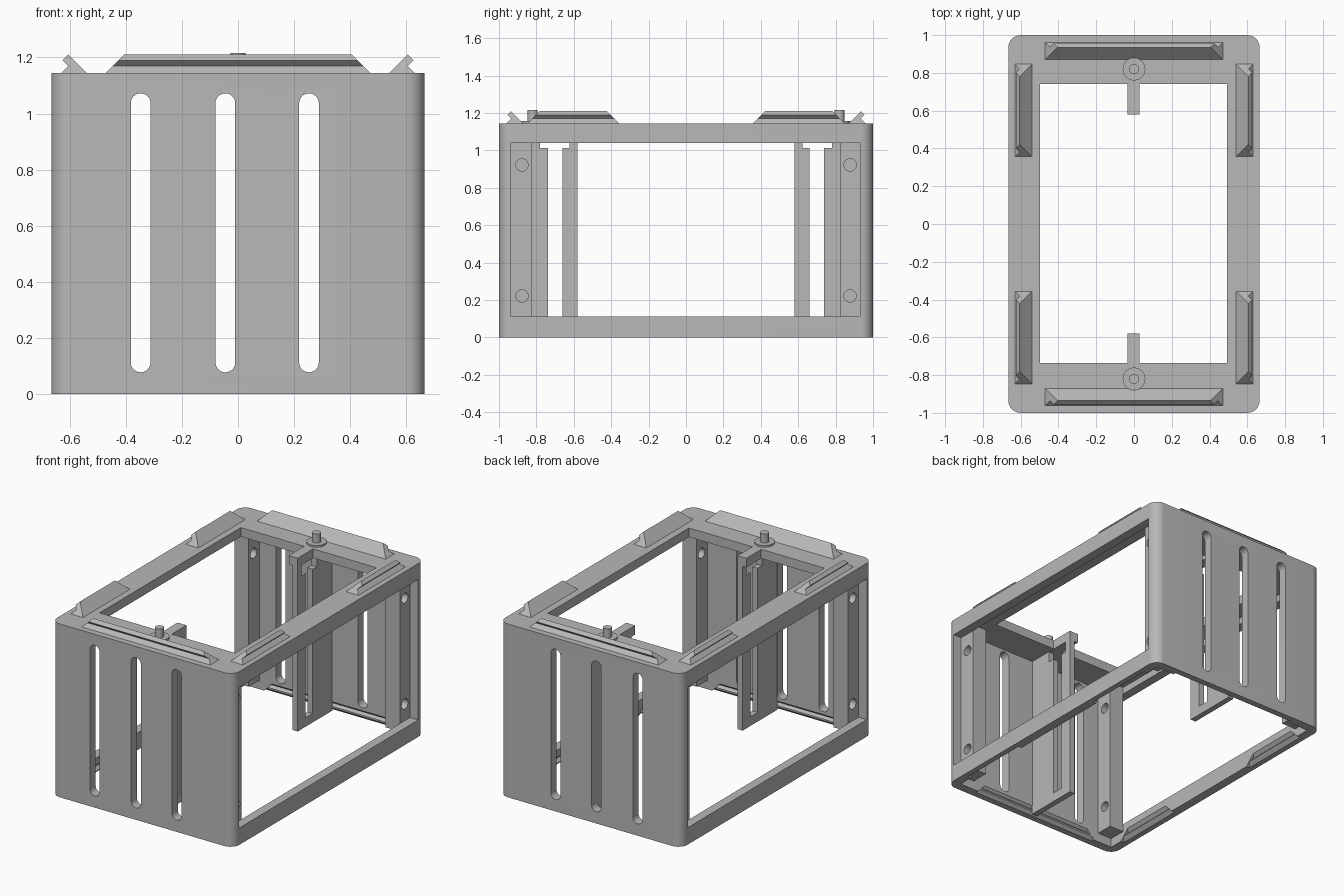
import bpy, bmesh, math
from mathutils import Matrix, Vector

if "Cube" in bpy.data.objects:
    bpy.data.objects.remove(bpy.data.objects["Cube"])

W, D, H = 0.665, 1.0, 1.145        # half width, half depth, height of the frame

grey = bpy.data.materials.new("light grey")
grey.diffuse_color = (0.48, 0.48, 0.48, 1)
grey.use_nodes = True
grey.node_tree.nodes["Principled BSDF"].inputs["Base Color"].default_value = grey.diffuse_color


def finish(name, bm):
    bmesh.ops.recalc_face_normals(bm, faces=bm.faces)
    me = bpy.data.meshes.new(name)
    bm.to_mesh(me)
    bm.free()
    me.materials.append(grey)
    ob = bpy.data.objects.new(name, me)
    bpy.context.collection.objects.link(ob)
    return ob


def box(name, x0, x1, y0, y1, z0, z1):
    bm = bmesh.new()
    m = Matrix.Translation(((x0 + x1) / 2, (y0 + y1) / 2, (z0 + z1) / 2))
    m = m @ Matrix.Diagonal((x1 - x0, y1 - y0, z1 - z0, 1))
    bmesh.ops.create_cube(bm, size=1, matrix=m)
    return finish(name, bm)


def prism(name, pts, vec):
    bm = bmesh.new()
    f = bm.faces.new([bm.verts.new(p) for p in pts])
    ext = bmesh.ops.extrude_face_region(bm, geom=[f])["geom"]
    bmesh.ops.translate(bm, vec=vec, verts=[v for v in ext if isinstance(v, bmesh.types.BMVert)])
    return finish(name, bm)


def rounded(cx, cy, hx, hy, r, n=8):
    """Outline of a rounded rectangle"""
    out = []
    for k, (sx, sy) in enumerate([(1, 1), (-1, 1), (-1, -1), (1, -1)]):
        for i in range(n + 1):
            a = math.pi / 2 * (k + i / n)
            out.append((cx + sx * (hx - r) + r * math.cos(a),
                        cy + sy * (hy - r) + r * math.sin(a)))
    return out


def cylinder(name, loc, r, depth, axis="z"):
    bm = bmesh.new()
    m = Matrix.Translation(loc)
    if axis == "x":
        m = m @ Matrix.Rotation(math.pi / 2, 4, "Y")
    bmesh.ops.create_cone(bm, cap_ends=True, segments=32, radius1=r, radius2=r, depth=depth, matrix=m)
    return finish(name, bm)


def hook(name, outer, half, z, turn, shift):
    """Undercut rail leaning outward with 45 degree ends; it runs along x"""
    prof = [(0.09, 0), (0.025, 0.065), (0.005, 0.045), (0.025, 0.025), (0, 0)]
    bm = bmesh.new()
    ends = [[bm.verts.new((s * (half - h) + shift, -outer + y, z + h)) for y, h in prof] for s in (-1, 1)]
    for e in ends:
        bm.faces.new(e)
    for i in range(5):
        j = (i + 1) % 5
        bm.faces.new((ends[0][i], ends[0][j], ends[1][j], ends[1][i]))
    bmesh.ops.transform(bm, matrix=Matrix.Rotation(turn, 4, "Z"), verts=bm.verts)
    return finish(name, bm)


def cut(ob, cutters):
    for c in cutters:
        m = ob.modifiers.new("cut", "BOOLEAN")
        m.operation, m.solver, m.object = "DIFFERENCE", "EXACT", c
        bpy.context.view_layer.objects.active = ob
        bpy.ops.object.modifier_apply(modifier=m.name)
        bpy.data.objects.remove(c)


def smooth(ob):
    bpy.ops.object.select_all(action="DESELECT")
    ob.select_set(True)
    bpy.context.view_layer.objects.active = ob
    bpy.ops.object.shade_smooth_by_angle(angle=math.radians(30))


def all_hooks(name, z):
    out = []
    for t in (0, math.pi):
        out.append(hook(name, 0.96, 0.47, z, t, 0))
        for s in (-1, 1):
            out.append(hook(name, 0.63, 0.245, z, t + math.pi / 2, s * 0.602))
    return out


# Hollow outer frame: open bottom, open top, open sides
frame = prism("frame", [(x, y, 0) for x, y in rounded(0, 0, W, D, 0.065)], (0, 0, H))
cutters = [
    box("inside", -0.605, 0.605, -0.94, 0.94, -0.1, 1.085),
    box("top_opening", -0.497, 0.493, -0.735, 0.74, 0.9, 1.3),
    box("side_opening", -1, 1, -0.937, 0.93, 0.112, 1.04),
]
# Vertical slots through front and back walls
for x in (-0.347, -0.045, 0.253):
    pts = [(px, -1.2, pz) for px, pz in rounded(x, 0.575, 0.035, 0.497, 0.0349)]
    cutters.append(prism("slot", pts, (0, 2.4, 0)))
# Grooves underneath that receive the hook rails when stacked
cutters += all_hooks("groove", -0.001)
cut(frame, cutters)
smooth(frame)

# Hook rails on top
all_hooks("hook_rail", H)

# Corner posts with screw holes
for sx in (-1, 1):
    for sy in (-1, 1):
        x0, x1 = sorted((sx * 0.5, sx * 0.605))
        y0, y1 = sorted((sy * 0.825, sy * 0.942))
        post = box("corner_post", x0, x1, y0, y1, 0.06, 1.087)
        cut(post, [cylinder("hole", (sx * 0.55, sy * 0.877, z), 0.033, 0.4, "x") for z in (0.222, 0.922)])
        smooth(post)

for s in (-1, 1):
    # Slotted centre plate standing off the wall
    y0, y1 = sorted((s * 0.58, s * 0.942))
    plate = box("centre_plate", -0.008, 0.03, y0, y1, 0, 1.09)
    a0, a1 = sorted((s * 0.66, s * 0.737))
    b0, b1 = sorted((s * 0.622, s * 0.78))
    cut(plate, [box("plate_slot", -0.2, 0.2, a0, a1, 0.06, 1.05),
                box("plate_notch", -0.2, 0.2, b0, b1, 1.012, 1.084)])
    # Tab over the plate
    t0, t1 = sorted((s * 0.58, s * 0.74))
    box("top_tab", -0.035, 0.03, t0, t1, 1.085, H)
    # Locating peg with collar
    smooth(cylinder("peg_collar", (0, s * 0.82, H + 0.005), 0.06, 0.014))
    smooth(cylinder("peg", (0, s * 0.82, H + 0.035), 0.027, 0.072))
